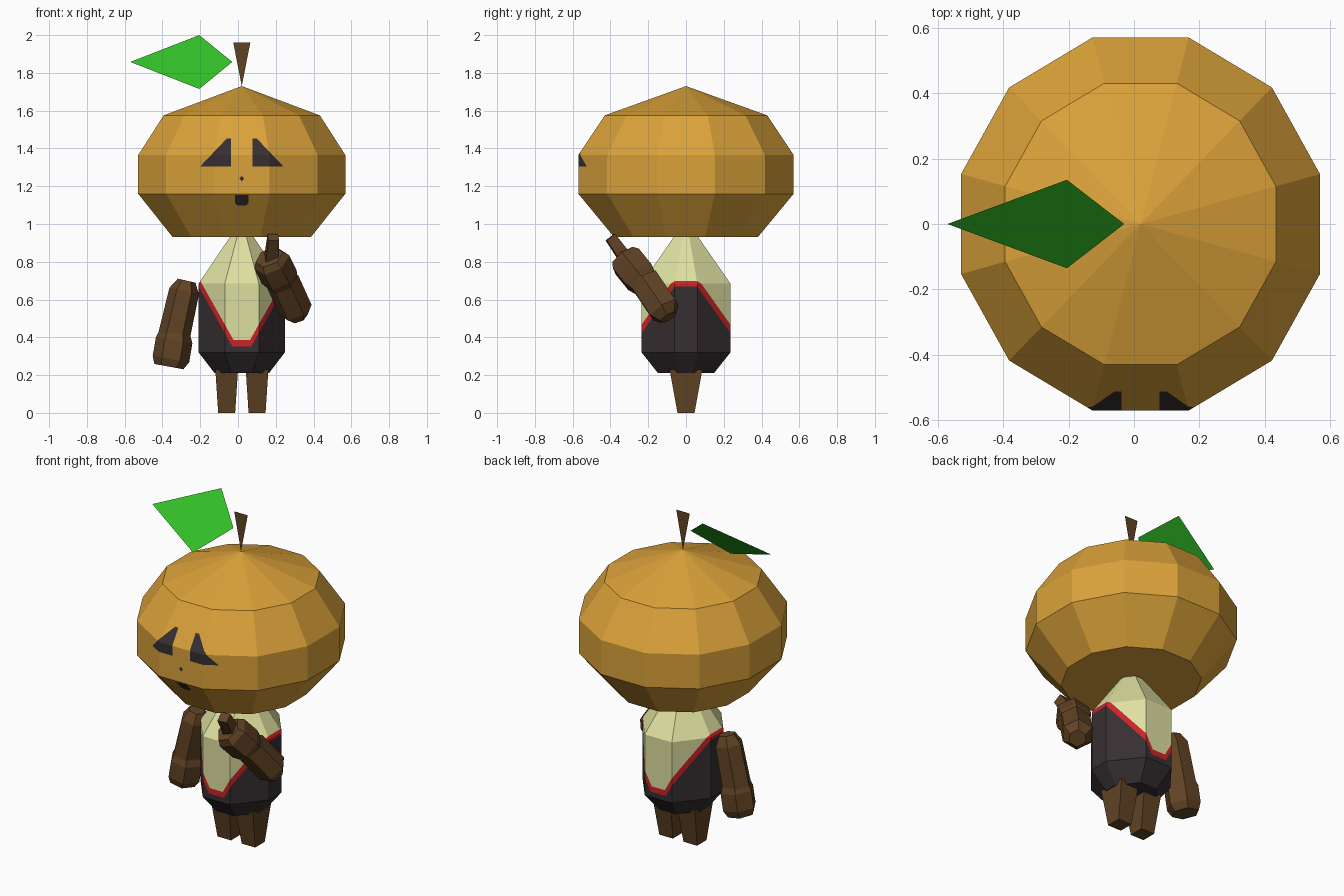
import bpy, bmesh, math
from mathutils import Vector

if "Cube" in bpy.data.objects:
    bpy.data.objects.remove(bpy.data.objects["Cube"])

CX = 0.02  # the figure's own mirror line


def material(name, r, g, b):
    lin = [((c / 255 + 0.055) / 1.055) ** 2.4 for c in (r, g, b)]
    m = bpy.data.materials.new(name)
    m.diffuse_color = (*lin, 1)
    m.use_nodes = True
    m.node_tree.nodes["Principled BSDF"].inputs["Base Color"].default_value = m.diffuse_color
    return m


ORANGE = material("orange", 219, 162, 58)
BLACK = material("black", 54, 47, 49)
CREAM = material("pale_cream", 222, 224, 160)
RED = material("red", 205, 34, 38)
WOOD = material("brown", 97, 67, 36)
GREEN = material("green", 50, 192, 40)


def finish(bm, name, *mats):
    me = bpy.data.meshes.new(name)
    bm.to_mesh(me)
    bm.free()
    for m in mats:
        me.materials.append(m)
    ob = bpy.data.objects.new(name, me)
    bpy.context.collection.objects.link(ob)
    return ob


def loft(rings):
    """Closed skin through rings of equal length, capped at both ends."""
    bm = bmesh.new()
    vs = [[bm.verts.new(p) for p in r] for r in rings]
    n = len(vs[0])
    for a, b in zip(vs, vs[1:]):
        for i in range(n):
            j = (i + 1) % n
            bm.faces.new((a[i], a[j], b[j], b[i]))
    bm.faces.new(vs[0][::-1])
    bm.faces.new(vs[-1])
    bmesh.ops.remove_doubles(bm, verts=bm.verts, dist=1e-4)
    bmesh.ops.recalc_face_normals(bm, faces=bm.faces)
    return bm


def cut(bm, faces, co, no):
    geom = set(faces)
    for f in faces:
        geom.update(f.edges)
        geom.update(f.verts)
    bmesh.ops.bisect_plane(bm, geom=list(geom), dist=1e-5, plane_co=co, plane_no=no)


def cut_shape(bm, poly, index):
    """Cut a convex (x, z) outline into the front faces and colour it."""
    xs, zs = zip(*poly)

    def near():
        return [f for f in bm.faces if f.normal.y < -0.3
                and min(v.co.x for v in f.verts) < max(xs)
                and max(v.co.x for v in f.verts) > min(xs)
                and min(v.co.z for v in f.verts) < max(zs)
                and max(v.co.z for v in f.verts) > min(zs)]
    sides = []
    for (x0, z0), (x1, z1) in zip(poly, poly[1:] + poly[:1]):
        co, no = Vector((x0, 0, z0)), Vector((z1 - z0, 0, x0 - x1)).normalized()
        mid = Vector((sum(xs) / len(xs), 0, sum(zs) / len(zs)))
        if (mid - co).dot(no) > 0:
            no = -no
        sides.append((co, no))
        cut(bm, near(), co, no)
        bm.normal_update()
    for f in near():
        c = f.calc_center_median()
        if all((c - co).dot(no) < 0 for co, no in sides):
            f.material_index = index


# head: twelve-sided, with eyes, nose and mouth cut into the front
head_profile = [(0.38, 0.93), (0.57, 1.16), (0.57, 1.365), (0.43, 1.575), (0, 1.73)]
rings = []
for apothem, z in head_profile:
    r = apothem / math.cos(math.pi / 12)
    rings.append([(CX + 0.962 * r * math.cos(a), r * math.sin(a), z)
                  for a in (math.radians(15 + 30 * i) for i in range(12))])
# the last ring collapses to the apex, so leave it without a cap
bm = bmesh.new()
vs = [[bm.verts.new(p) for p in r] for r in rings[:-1]]
apex = bm.verts.new((CX, 0, 1.73))
for i in range(12):
    j = (i + 1) % 12
    for a, b in zip(vs, vs[1:]):
        bm.faces.new((a[i], a[j], b[j], b[i]))
    bm.faces.new((vs[-1][i], vs[-1][j], apex))
bm.faces.new(vs[0][::-1])
bm.normal_update()
for s in (-1, 1):
    cut_shape(bm, [(CX + s * x, z) for x, z in
                   ((0.058, 1.305), (0.22, 1.305), (0.08, 1.452), (0.058, 1.452))], 1)
cut_shape(bm, [(CX - 0.013, 1.24), (CX, 1.226), (CX + 0.013, 1.24), (CX, 1.254)], 1)
cut_shape(bm, [(CX - 0.024, 1.098), (CX + 0.024, 1.098), (CX + 0.035, 1.112),
               (CX + 0.035, 1.153), (CX - 0.035, 1.153), (CX - 0.035, 1.112)], 1)
finish(bm, "head", ORANGE, BLACK)

# body: eight-sided with wide diagonal faces
section = [(0.228, -0.06), (0.228, 0.06), (0.09, 0.235), (-0.09, 0.235),
           (-0.228, 0.06), (-0.228, -0.06), (-0.09, -0.235), (0.09, -0.235)]
bm = loft([[(CX + x * s, y * s, z) for x, y in section]
           for z, s in ((0.21, 0.63), (0.32, 1), (0.685, 1), (0.97, 0.16))])
# dark cloth with red hem: low at front and back, high at the sides
SLOPE = 1.78
hems = ((0.385, 0.37), (0.352, 0.325))  # (lowest height, sloping line at x offset 0.035)
for low, base in hems:
    cut(bm, bm.faces[:], (CX, 0, low), (0, 0, 1))
    for s in (-1, 1):
        cut(bm, bm.faces[:], (CX + s * 0.035, 0, base), (-s * SLOPE, 0, 1))
for f in bm.faces:
    c = f.calc_center_median()
    top, bottom = [max(low, base + SLOPE * (abs(c.x - CX) - 0.035)) for low, base in hems]
    f.material_index = 0 if c.z > top else 1 if c.z > bottom else 2
finish(bm, "body", CREAM, RED, BLACK)

# legs: tapered blocks
for name, x in (("left_leg", -0.06), ("right_leg", 0.101)):
    finish(loft([[(x + sx * w, sy * d, z) for sx, sy in ((-1, -1), (1, -1), (1, 1), (-1, 1))]
                 for z, w, d in ((0, 0.045, 0.045), (0.23, 0.06, 0.087))]), name, WOOD)


def limb(name, stations, sides=6):
    """Straight faceted limb: (point, radius) stations along one direction."""
    pts = [Vector(p) for p, _ in stations]
    q = (pts[-1] - pts[0]).to_track_quat('Z', 'Y')
    rings = []
    for p, (_, r) in zip(pts, stations):
        rings.append([p + q @ Vector((r * math.cos(a), r * math.sin(a), 0))
                      for a in (2 * math.pi * (i + 0.5) / sides for i in range(sides))])
    finish(loft(rings), name, WOOD)


# hanging arm and hand
limb("left_arm", [((-0.272, 0, 0.70), 0.048), ((-0.285, 0, 0.645), 0.08),
                  ((-0.34, 0, 0.40), 0.085)])
limb("left_hand", [((-0.332, 0, 0.43), 0.08), ((-0.338, 0, 0.385), 0.098),
                   ((-0.355, 0, 0.285), 0.098), ((-0.366, 0, 0.245), 0.078)])

# raised arm, hand and pointing finger
limb("right_arm", [((0.322, -0.095, 0.505), 0.05), ((0.305, -0.115, 0.545), 0.09),
                   ((0.235, -0.22, 0.70), 0.09)])
limb("right_hand", [((0.235, -0.22, 0.69), 0.085), ((0.218, -0.245, 0.72), 0.1),
                    ((0.178, -0.31, 0.80), 0.1), ((0.165, -0.33, 0.825), 0.078)])
limb("right_finger", [((0.175, -0.30, 0.79), 0.05), ((0.187, -0.40, 0.93), 0.04)], 4)


def sheet(name, pts, mat):
    bm = bmesh.new()
    bm.faces.new([bm.verts.new(p) for p in pts])
    finish(bm, name, mat)


# flat stem and tilted leaf
sheet("stem", [(CX, 0, 1.73), (CX + 0.045, 0, 1.96), (CX - 0.045, 0, 1.96)], WOOD)
sheet("leaf", [(-0.57, 0, 1.858), (-0.205, -0.135, 1.715),
               (-0.03, 0, 1.858), (-0.205, 0.135, 2.0)], GREEN)
